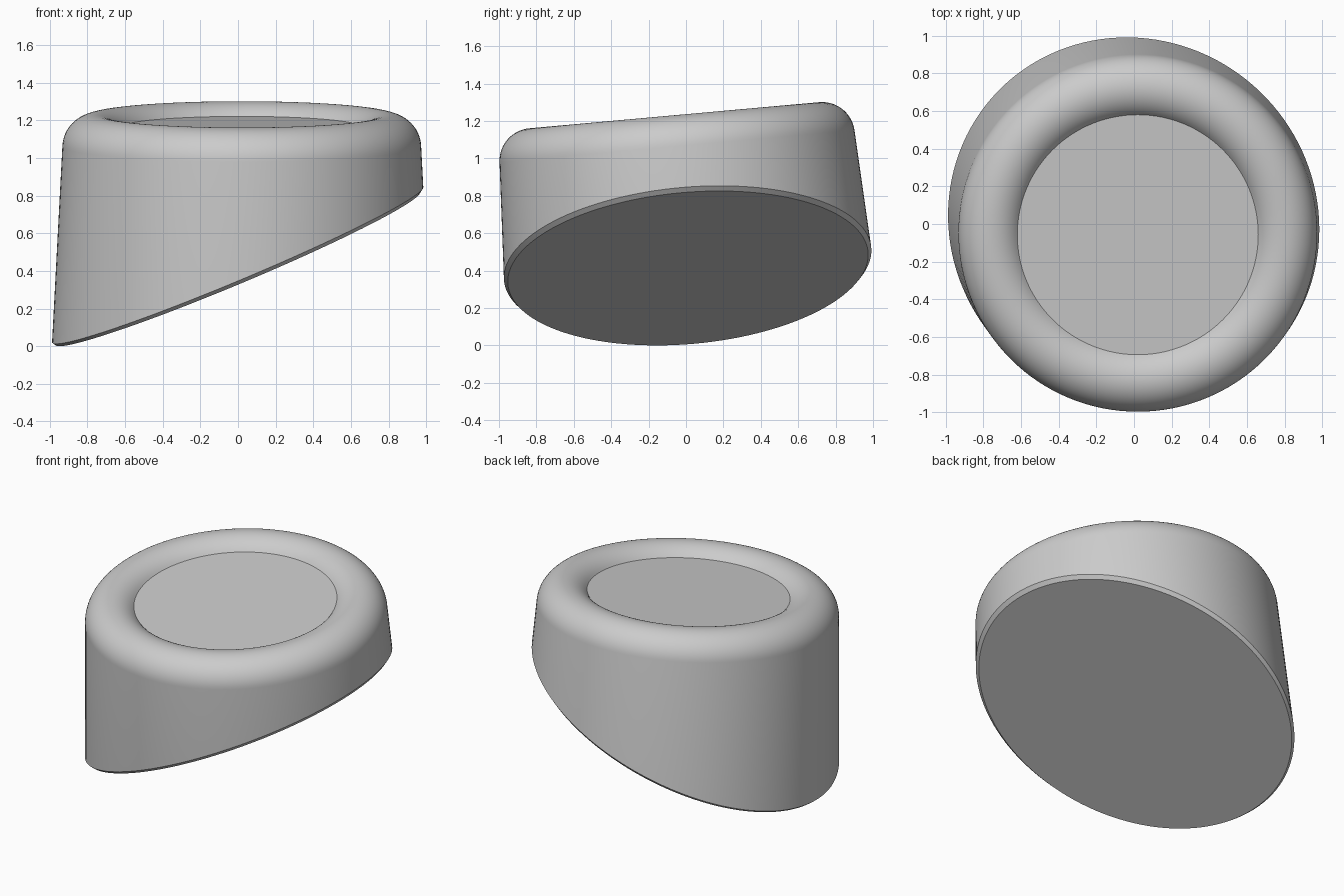
import bpy, bmesh, math
from mathutils import Matrix, Vector

cube = bpy.data.objects.get("Cube")
if cube:
    bpy.data.objects.remove(cube, do_unlink=True)

SIDES = 128
RIM_R, TUBE = 0.778, 0.175        # rounded rim: centre-line and tube radius
DISC_R = 0.64                     # recessed flat disc
TAPER = math.radians(3)           # wall flares downwards
TILT = math.radians(5.15)         # whole cap leans forwards
RIM_CENTRE = Vector((0.02, -0.063, 1.23))

grey = bpy.data.materials.new("plain_grey")
grey.use_nodes = True
grey.diffuse_color = (0.6, 0.6, 0.6, 1)
grey.node_tree.nodes["Principled BSDF"].inputs["Base Color"].default_value = (0.6, 0.6, 0.6, 1)

# Profile: disc edge, over the rounded rim, then straight down the wall
start = math.acos((DISC_R - RIM_R) / TUBE)
steps = 24
profile = []
for i in range(steps + 1):
    a = start + (TAPER - start) * i / steps
    profile.append((RIM_R + TUBE * math.cos(a), TUBE * (math.sin(a) - 1)))
r, z = profile[-1]
drop = 1.6
profile.append((r + drop * math.tan(TAPER), z - drop))

# Turn the profile into rings and join them
bm = bmesh.new()
rings = []
for r, z in profile:
    rings.append([bm.verts.new((r * math.cos(t), r * math.sin(t), z))
                  for t in (2 * math.pi * k / SIDES for k in range(SIDES))])
for upper, lower in zip(rings, rings[1:]):
    for k in range(SIDES):
        n = (k + 1) % SIDES
        bm.faces.new((upper[k], lower[k], lower[n], upper[n]))
bm.faces.new(rings[0])            # recessed disc
bm.transform(Matrix.Translation(RIM_CENTRE) @ Matrix.Rotation(TILT, 4, 'X'))

# Slice the base off at a slant and close it
bmesh.ops.bisect_plane(bm, geom=bm.verts[:] + bm.edges[:] + bm.faces[:],
                       plane_co=(0, 0, 0.412), plane_no=(-0.42, -0.09, 1),
                       clear_inner=True)
edge_loop = [e for e in bm.edges if e.is_boundary]
bmesh.ops.holes_fill(bm, edges=edge_loop, sides=0)
bmesh.ops.recalc_face_normals(bm, faces=bm.faces[:])

# Narrow chamfer round the base
bmesh.ops.bevel(bm, geom=edge_loop, offset=0.02, offset_type='OFFSET',
                segments=1, profile=0.5, affect='EDGES')

# Stand it on the ground
low = min(v.co.z for v in bm.verts)
bmesh.ops.translate(bm, verts=bm.verts[:], vec=(0, 0, -low))

mesh = bpy.data.meshes.new("slanted_cap")
bm.to_mesh(mesh)
bm.free()
mesh.materials.append(grey)
cap = bpy.data.objects.new("slanted_cap", mesh)
bpy.context.scene.collection.objects.link(cap)

bpy.ops.object.select_all(action='DESELECT')
cap.select_set(True)
bpy.context.view_layer.objects.active = cap
bpy.ops.object.shade_smooth_by_angle(angle=math.radians(28))
